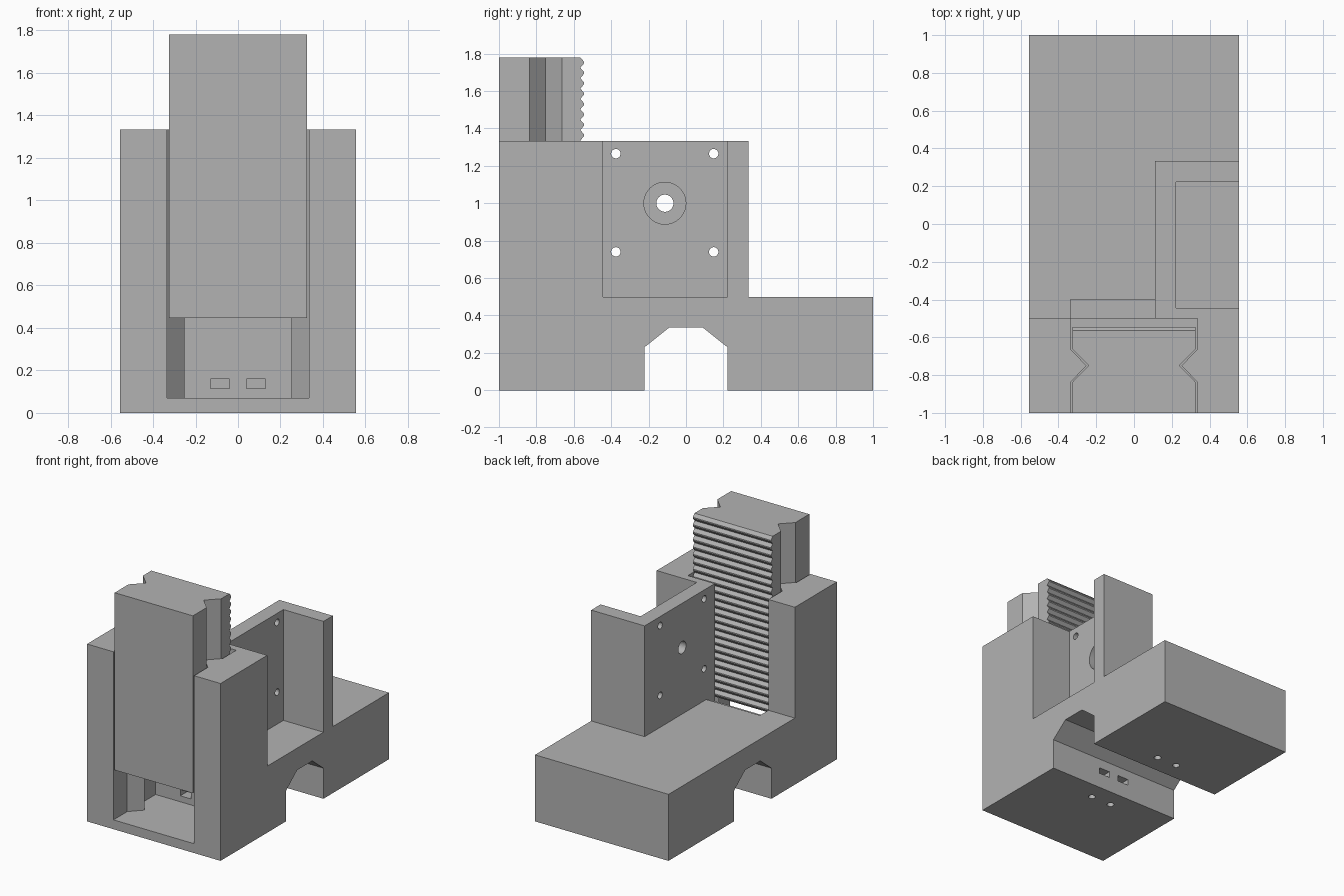
import bpy, bmesh, math
from mathutils import Matrix, Vector

if "Cube" in bpy.data.objects:
    bpy.data.objects.remove(bpy.data.objects["Cube"])

grey = bpy.data.materials.new("plain grey")
grey.diffuse_color = (0.45, 0.45, 0.45, 1)
grey.use_nodes = True
grey.node_tree.nodes["Principled BSDF"].inputs["Base Color"].default_value = grey.diffuse_color


def prism(name, points, axis, lo, hi):
    """Extrude a closed profile along z (points are x, y) or x (points are y, z)."""
    bm = bmesh.new()
    place = (lambda a, b: (a, b, lo)) if axis == "z" else (lambda a, b: (lo, a, b))
    face = bm.faces.new([bm.verts.new(place(*p)) for p in points])
    new = bmesh.ops.extrude_face_region(bm, geom=[face])["geom"]
    step = Vector((0, 0, hi - lo)) if axis == "z" else Vector((hi - lo, 0, 0))
    bmesh.ops.translate(bm, vec=step, verts=[v for v in new if isinstance(v, bmesh.types.BMVert)])
    bmesh.ops.recalc_face_normals(bm, faces=bm.faces)
    return finish(name, bm)


def box(name, x0, x1, y0, y1, z0, z1):
    return prism(name, [(x0, y0), (x1, y0), (x1, y1), (x0, y1)], "z", z0, z1)


def rod(name, centre, radius, length, axis, sides=32):
    bm = bmesh.new()
    turn = Matrix.Rotation(math.pi / 2, 4, "Y") if axis == "x" else Matrix()
    bmesh.ops.create_cone(bm, cap_ends=True, segments=sides, radius1=radius, radius2=radius,
                          depth=length, matrix=Matrix.Translation(centre) @ turn)
    return finish(name, bm)


def finish(name, bm):
    mesh = bpy.data.meshes.new(name)
    bm.to_mesh(mesh)
    bm.free()
    mesh.materials.append(grey)
    ob = bpy.data.objects.new(name, mesh)
    bpy.context.collection.objects.link(ob)
    return ob


def cut(target, cutter):
    mod = target.modifiers.new("cut", "BOOLEAN")
    mod.operation, mod.solver, mod.object = "DIFFERENCE", "EXACT", cutter
    bpy.context.view_layer.objects.active = target
    bpy.ops.object.modifier_apply(modifier=mod.name)
    bpy.data.objects.remove(cutter)


# Housing: side profile with the arched underpass
body = prism("housing", [(-1, 0), (-.222, 0), (-.222, .23), (-.09, .335), (.09, .335), (.222, .23),
                         (.222, 0), (1, 0), (1, .5), (.333, .5), (.333, 1.333), (-1, 1.333)],
             "x", -.555, .555)

# Open space beside the motor plate, and the motor pocket
cut(body, box("side_space", -.7, .111, -.5, .5, .5, 1.5))
cut(body, box("motor_pocket", .222, .7, -.445, .222, .5, 1.5))

# Guide channel with V rails on both sides, open to the rear above the base
right = [(.335, -1.1), (.335, -.837), (.252, -.75), (.335, -.663), (.335, -.5)]
left = [(-x, y) for x, y in reversed(right)]
cut(body, prism("channel", right + left, "z", .07, .5))
cut(body, prism("open_channel", right + [(.111, -.5), (.111, -.4), (-.335, -.4)] + left[1:],
                "z", .45, 1.5))

# Motor plate holes: four screws, shaft and its round recess
for y in (-.375, .148):
    for z in (.74, 1.265):
        cut(body, rod("screw_hole", (.165, y, z), .025, .2, "x"))
cut(body, rod("shaft_recess", (.222, -.113, 1), .112, .11, "x", 64))
cut(body, rod("shaft_hole", (.165, -.113, 1), .046, .2, "x"))

# Nut slots and bolt holes on both sides of the underpass
for x in (-.085, .085):
    cut(body, box("front_nut_slot", x - .045, x + .045, -.6, -.15, .115, .16))
    cut(body, box("rear_nut_slot", x - .045, x + .045, .15, .5, .115, .16))
    for y in (-.36, .36):
        cut(body, rod("bolt_hole", (x, y, .06), .025, .15, "z"))

# Sliding rack: toothed side profile, then V grooves cut along both sides
BOTTOM, TOP, TEETH = .447, 1.78, 24
pitch = (TOP - BOTTOM) / TEETH
profile = [(-1, BOTTOM), (-.565, BOTTOM)]
for i in range(TEETH):
    z = BOTTOM + i * pitch
    profile += [(-.545, z + .42 * pitch), (-.545, z + .58 * pitch), (-.565, z + pitch)]
profile.append((-1, TOP))
rack = prism("sliding_rack", profile, "x", -.325, .325)
for s in (-1, 1):
    cut(rack, prism("groove", [(s * .24, -.75), (s * .335, -.846), (s * .5, -.846),
                               (s * .5, -.654), (s * .335, -.654)], "z", .3, 1.9))
